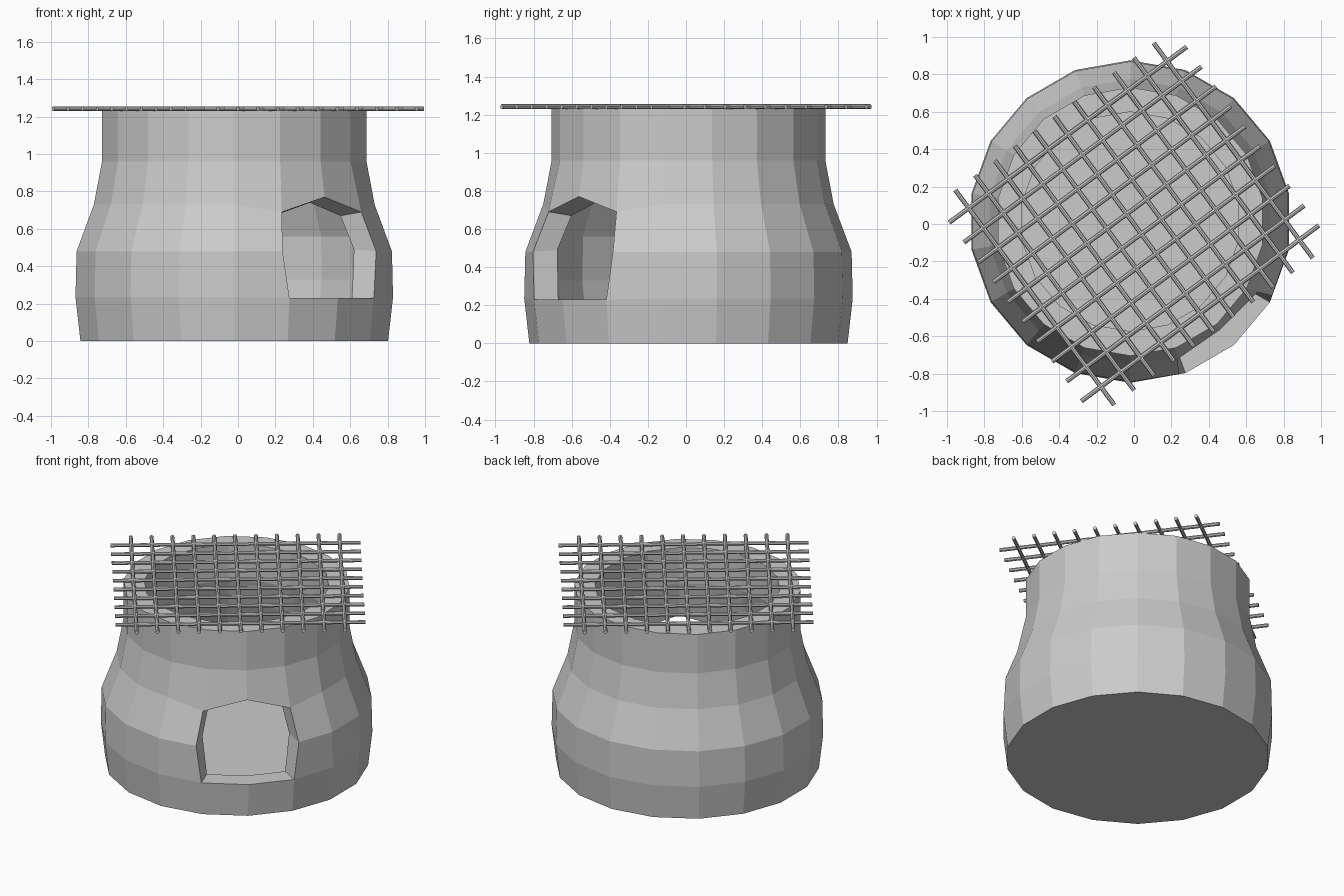
import bpy, bmesh, math
from mathutils import Matrix, Vector

if "Cube" in bpy.data.objects:
    bpy.data.objects.remove(bpy.data.objects["Cube"])

SIDES = 18
CX, CY = -0.02, 0.013

# Wall profiles (radius, height), bottom to top
outer = [(0.835, 0), (0.862, 0.235), (0.856, 0.48), (0.762, 0.73), (0.718, 0.96), (0.718, 1.232)]
inner = [(0.70, 0.10), (0.727, 0.33), (0.722, 0.56), (0.645, 0.78), (0.592, 0.98), (0.587, 1.232)]

# Door frame points: (ring, column) -> (angle offset, outer r, outer z, inner r, inner z)
door = {}
for col, s in ((10, -1), (11, 0), (12, 1)):
    door[1, col] = (0, 0.862, 0.23, 0.727, 0.23)
    if s:
        door[2, col] = (2.4 * s, 0.856, 0.48, 0.722, 0.49)
        door[3, col] = (0.9 * s, 0.777, 0.69, 0.65, 0.67)
    else:
        door[3, col] = (0, 0.752, 0.77, 0.63, 0.74)


def shell(bm, profile, is_inner):
    rings = []
    for i, (r0, z0) in enumerate(profile):
        ring = []
        for k in range(SIDES):
            a, r, z = 90 + 20 * k, r0, z0
            if (i, k) in door:
                d = door[i, k]
                a += d[0]
                r, z = d[3:5] if is_inner else d[1:3]
            a = math.radians(a)
            ring.append(bm.verts.new((CX + r * math.cos(a), CY + r * math.sin(a), z)))
        rings.append(ring)
    for i in range(len(rings) - 1):
        for k in range(SIDES):
            if i in (1, 2) and k in (10, 11):
                continue  # door opening
            n = (k + 1) % SIDES
            bm.faces.new((rings[i][k], rings[i][n], rings[i + 1][n], rings[i + 1][k]))
    bm.faces.new(rings[0])
    return rings


def finish(bm, name):
    bmesh.ops.recalc_face_normals(bm, faces=bm.faces)
    mesh = bpy.data.meshes.new(name)
    bm.to_mesh(mesh)
    bm.free()
    obj = bpy.data.objects.new(name, mesh)
    bpy.context.collection.objects.link(obj)
    return obj


# Stove body: thick-walled pot with a fire door
bm = bmesh.new()
o, n = shell(bm, outer, False), shell(bm, inner, True)
for k in range(SIDES):  # top rim
    j = (k + 1) % SIDES
    bm.faces.new((o[5][k], o[5][j], n[5][j], n[5][k]))
loop = [(1, 10), (1, 11), (1, 12), (2, 12), (3, 12), (3, 11), (3, 10), (2, 10)]
for (i, k), (p, q) in zip(loop, loop[1:] + loop[:1]):  # door jambs
    bm.faces.new((o[i][k], o[p][q], n[p][q], n[i][k]))
# The mid-door column vertices are unused
bmesh.ops.delete(bm, geom=[v for v in bm.verts if not v.link_faces], context='VERTS')
finish(bm, "stove_body")


# Grill: two crossing sets of round bars
def bars(name, count, spacing, length, angle):
    bm = bmesh.new()
    turn = Matrix.Rotation(math.radians(angle), 4, 'Z')
    lay = Matrix.Rotation(math.radians(90), 4, 'Y')
    for i in range(count):
        off = Vector((0, (i - (count - 1) / 2) * spacing, 1.242))
        bmesh.ops.create_cone(bm, cap_ends=True, segments=8, radius1=0.0125, radius2=0.0125,
                              depth=length, matrix=turn @ Matrix.Translation(off) @ lay)
    return finish(bm, name)


bars("grill_long_bars", 10, 0.132, 1.58, 36.5)
bars("grill_cross_bars", 11, 0.132, 1.43, 126.5)
